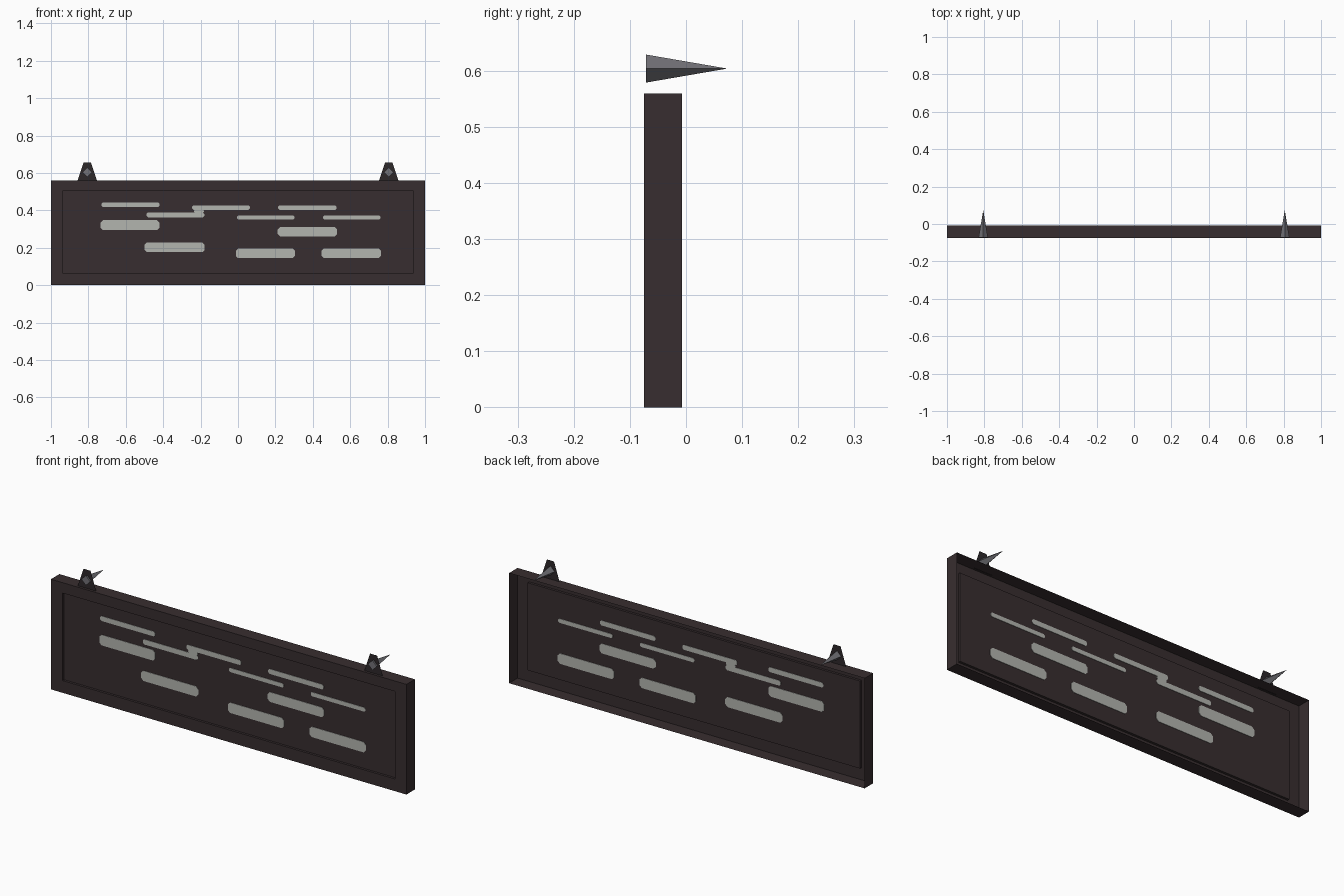
import bpy, bmesh, math
from mathutils import Matrix

if "Cube" in bpy.data.objects:
    bpy.data.objects.remove(bpy.data.objects["Cube"])


def mat(name, rgb):
    m = bpy.data.materials.new(name)
    m.diffuse_color = (*rgb, 1)
    m.use_nodes = True
    m.node_tree.nodes["Principled BSDF"].inputs["Base Color"].default_value = m.diffuse_color
    return m


BROWN = mat("dark_brown", (0.039, 0.027, 0.029))
TAB = mat("blackened_iron", (0.026, 0.021, 0.023))
STEEL = mat("grey_steel", (0.17, 0.168, 0.185))
PALE = mat("pale_grey", (0.45, 0.46, 0.43))


def finish(name, bm, material):
    me = bpy.data.meshes.new(name)
    bm.to_mesh(me)
    bm.free()
    me.materials.append(material)
    ob = bpy.data.objects.new(name, me)
    bpy.context.collection.objects.link(ob)
    return ob


def rect(bm, x, z0, z1, y):
    return [bm.verts.new(p) for p in
            ((-x, y, z0), (x, y, z0), (x, y, z1), (-x, y, z1))]


# Board: open-backed shell with a shallow recessed panel
FRONT, BACK, PANEL = -0.075, -0.007, -0.063
bm = bmesh.new()
loops = [rect(bm, 1, 0, 0.56, BACK), rect(bm, 1, 0, 0.56, FRONT),
         rect(bm, 0.935, 0.062, 0.507, FRONT), rect(bm, 0.935, 0.062, 0.507, PANEL)]
for a, b in zip(loops, loops[1:]):
    for i in range(4):
        j = (i + 1) % 4
        bm.faces.new((a[i], a[j], b[j], b[i]))
bm.faces.new(loops[-1])
bmesh.ops.recalc_face_normals(bm, faces=bm.faces)
finish("sign_board", bm, BROWN)

# Pale bars: thin plates showing on both sides of the panel (x0, x1, z0, z1)
bars = [(-0.73, -0.42, 0.418, 0.443), (-0.49, -0.18, 0.363, 0.389),
        (-0.245, 0.063, 0.402, 0.427), (-0.005, 0.302, 0.352, 0.373),
        (0.215, 0.527, 0.402, 0.427), (0.455, 0.762, 0.352, 0.373),
        (-0.735, -0.42, 0.294, 0.348), (-0.5, -0.178, 0.176, 0.228),
        (0.212, 0.53, 0.26, 0.31), (-0.012, 0.305, 0.144, 0.197),
        (0.447, 0.765, 0.144, 0.197), (-0.235, -0.182, 0.387, 0.404)]
for n, (x0, x1, z0, z1) in enumerate(bars):
    bm = bmesh.new()
    c = min(0.013, (z1 - z0) * 0.3)
    pts = [(x0 + c, z0), (x1 - c, z0), (x1, z0 + c), (x1, z1 - c),
           (x1 - c, z1), (x0 + c, z1), (x0, z1 - c), (x0, z0 + c)]
    f = bm.faces.new([bm.verts.new((x, PANEL - 0.002, z)) for x, z in pts])
    ext = bmesh.ops.extrude_face_region(bm, geom=[f], use_keep_orig=True)
    for v in ext["geom"]:
        if isinstance(v, bmesh.types.BMVert):
            v.co.y += 0.004
    bmesh.ops.recalc_face_normals(bm, faces=bm.faces)
    finish(f"pale_bar_{n + 1}", bm, PALE)

# Hanging tabs and the spikes driven through them
for side, s in (("left", -1), ("right", 1)):
    cx = 0.806 * s
    bm = bmesh.new()
    bm.faces.new([bm.verts.new((cx + x, -0.062, z)) for x, z in
                  ((-0.052, 0.558), (0.052, 0.558), (0.02, 0.655), (-0.02, 0.655))])
    finish(f"{side}_tab", bm, TAB)

    bm = bmesh.new()
    bmesh.ops.create_cone(bm, cap_ends=True, segments=4, radius1=0.025,
                          radius2=0, depth=0.145,
                          matrix=Matrix.Translation((cx, 0.001, 0.604))
                          @ Matrix.Rotation(-math.pi / 2, 4, 'X'))
    finish(f"{side}_spike", bm, STEEL)
